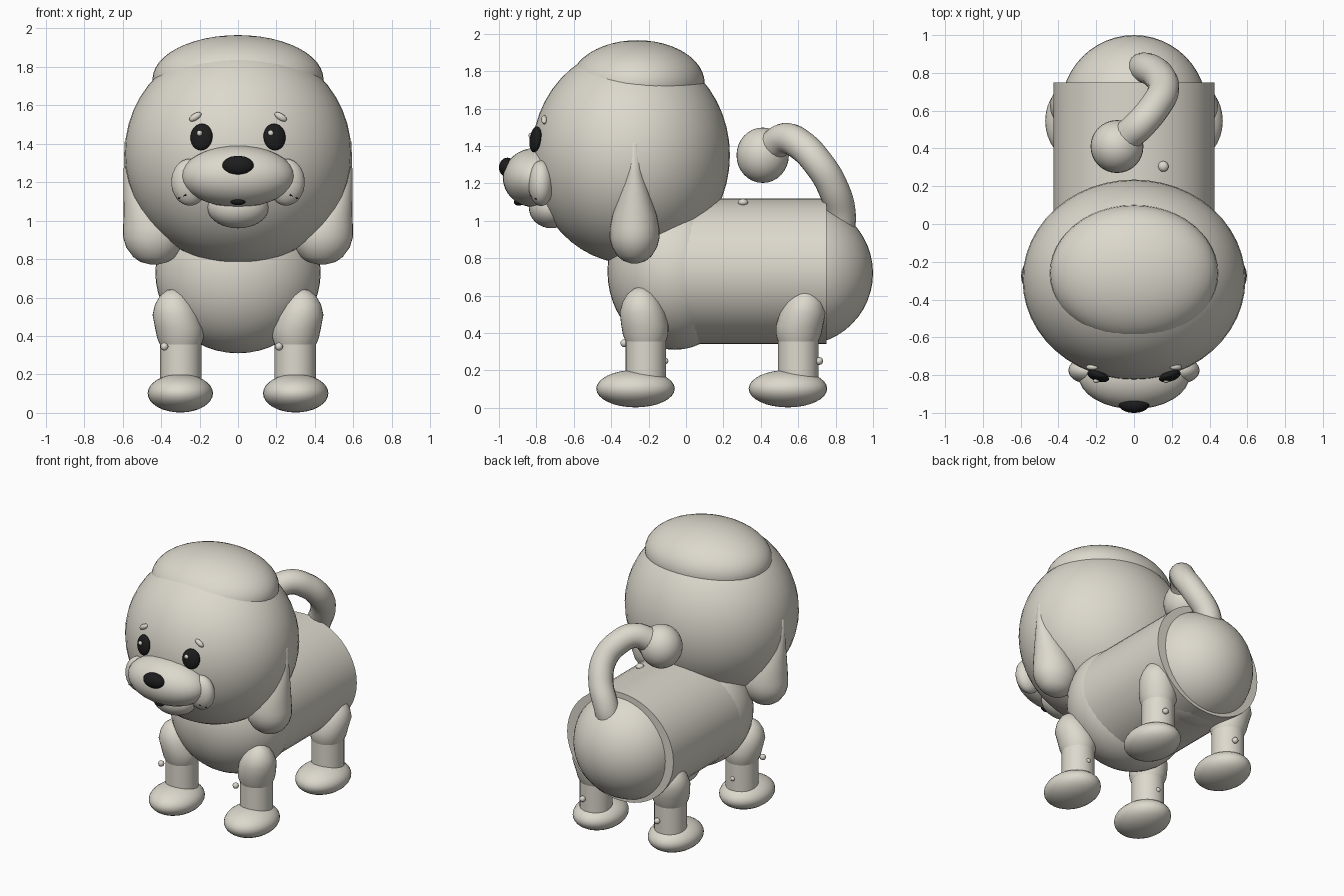
import bpy, bmesh, math
from mathutils import Vector, Matrix

if "Cube" in bpy.data.objects:
    bpy.data.objects.remove(bpy.data.objects["Cube"])


def material(name, rgb):
    m = bpy.data.materials.new(name)
    m.diffuse_color = (*rgb, 1)
    m.use_nodes = True
    m.node_tree.nodes["Principled BSDF"].inputs["Base Color"].default_value = m.diffuse_color
    return m


CREAM = material("warm cream", (0.72, 0.69, 0.61))
BLACK = material("soft black", (0.012, 0.012, 0.012))


def finish(name, bm, mat):
    bmesh.ops.recalc_face_normals(bm, faces=bm.faces)
    me = bpy.data.meshes.new(name)
    bm.to_mesh(me)
    bm.free()
    me.materials.append(mat)
    ob = bpy.data.objects.new(name, me)
    bpy.context.collection.objects.link(ob)
    bpy.ops.object.select_all(action='DESELECT')
    bpy.context.view_layer.objects.active = ob
    ob.select_set(True)
    bpy.ops.object.shade_smooth_by_angle(angle=math.radians(40))
    return ob


def ball(name, center, radii, mat=CREAM, seg=32, turn=(0, 0, 0)):
    bm = bmesh.new()
    rot = Matrix.Rotation(turn[2], 4, 'Z') @ Matrix.Rotation(turn[1], 4, 'Y') @ Matrix.Rotation(turn[0], 4, 'X')
    bmesh.ops.create_uvsphere(bm, u_segments=seg, v_segments=seg // 2, radius=1,
                              matrix=Matrix.Translation(center) @ rot @ Matrix.Diagonal((*radii, 1)))
    return finish(name, bm, mat)


def tube(name, start, end, rx, rz=None, mat=CREAM, seg=32):
    a, b = Vector(start), Vector(end)
    bm = bmesh.new()
    q = (b - a).to_track_quat('Z', 'Y').to_matrix().to_4x4()
    bmesh.ops.create_cone(bm, cap_ends=True, segments=seg, radius1=1, radius2=1, depth=(b - a).length,
                          matrix=Matrix.Translation((a + b) / 2) @ q @ Matrix.Diagonal((rx, rz or rx, 1, 1)))
    return finish(name, bm, mat)


def loft(name, rings, seg=32):
    """Stack of horizontal ellipses given as (x, y, z, rx, ry)."""
    bm = bmesh.new()
    loops = [[bm.verts.new((x + rx * math.cos(2 * math.pi * i / seg), y + ry * math.sin(2 * math.pi * i / seg), z))
              for i in range(seg)] for x, y, z, rx, ry in rings]
    for lo, hi in zip(loops, loops[1:]):
        for i in range(seg):
            j = (i + 1) % seg
            bm.faces.new((lo[i], lo[j], hi[j], hi[i]))
    bm.faces.new(loops[0])
    bm.faces.new(loops[-1])
    return finish(name, bm, CREAM)


# Torso
tube("body", (0, -0.05, 0.73), (0, 0.75, 0.73), 0.425, 0.39, seg=48)
ball("chest", (0, -0.06, 0.73), (0.43, 0.36, 0.42), seg=48)
ball("rump", (0, 0.615, 0.72), (0.385, 0.385, 0.385), seg=48)

# Head with fluffy crown
ball("head", (0, -0.295, 1.35), (0.59, 0.53, 0.58), seg=48)
ball("crown_tuft", (0, -0.26, 1.735), (0.445, 0.36, 0.23), seg=48)

# Muzzle, nose, mouth and chin
ball("muzzle", (0, -0.80, 1.23), (0.295, 0.18, 0.16))
ball("chin", (0, -0.72, 1.07), (0.16, 0.12, 0.11))
ball("nose", (0, -0.955, 1.285), (0.082, 0.045, 0.052), BLACK)
ball("mouth", (0, -0.895, 1.1), (0.04, 0.025, 0.02), BLACK, 16)

for s, side in ((-1, "left"), (1, "right")):
    # Face details
    ball(side + "_cheek", (s * 0.25, -0.775, 1.2), (0.097, 0.068, 0.122))
    ball(side + "_eye", (s * 0.19, -0.805, 1.435), (0.06, 0.027, 0.07), BLACK, 24,
         (math.radians(-8), 0, s * math.radians(18)))
    ball(side + "_eye_glint", (s * 0.185 - 0.015, -0.83, 1.455), (0.015, 0.012, 0.015), seg=12)
    ball(side + "_brow", (s * 0.222, -0.758, 1.54), (0.036, 0.016, 0.018), seg=16,
         turn=(0, s * math.radians(32), 0))
    for k in range(2):
        z = 1.185 - 0.05 * k
        tube(f"{side}_whisker_{k}", (s * 0.27, -0.83, z), (s * 0.325 - s * 0.015 * k, -0.80, z - 0.02),
             0.004, mat=BLACK, seg=8)

    # Drooping teardrop ear: narrow root widening to a round tip
    profile = [(0.52, 1.47, 0.015, 0.01), (0.53, 1.41, 0.06, 0.03), (0.53, 1.25, 0.065, 0.05),
               (0.505, 1.13, 0.09, 0.085), (0.47, 1.03, 0.125, 0.118), (0.445, 0.96, 0.153, 0.132),
               (0.44, 0.91, 0.157, 0.134), (0.438, 0.86, 0.143, 0.121), (0.436, 0.81, 0.108, 0.091),
               (0.435, 0.785, 0.072, 0.06), (0.435, 0.772, 0.02, 0.02)]
    loft(side + "_ear", [(s * x, -0.275, z, rx, ry) for x, z, rx, ry in profile])

    # Legs: lower tube, rounded upper sleeve, oval paw and pivot studs
    for y, lean, end in ((-0.215, -0.025, "front"), (0.6, 0.035, "back")):
        x = s * 0.298
        tag = f"{end}_{side}_"
        tube(tag + "lower_leg", (x, y, 0.14), (x, y, 0.42), 0.108)
        sleeve = [(0, 0.355, 0.108), (0.05, 0.39, 0.121), (0.2, 0.44, 0.126), (0.7, 0.51, 0.122),
                  (0.9, 0.565, 0.102), (1, 0.61, 0.072), (1, 0.638, 0.035), (1, 0.645, 0.01)]
        loft(tag + "upper_leg", [(x + s * 0.035 * t, y + lean * t, z, r, r) for t, z, r in sleeve])
        ball(tag + "paw", (s * 0.3, y - 0.055, 0.102), (0.17, 0.21, 0.1))
        if end == "front":
            ball(tag + "front_stud", (x - 0.085, y - 0.115, 0.345), (0.021,) * 3, seg=12)
            ball(tag + "rear_stud", (x, y + 0.105, 0.25), (0.016,) * 3, seg=12)
        else:
            ball(tag + "rear_stud", (x + 0.03, y + 0.112, 0.25), (0.021,) * 3, seg=12)

# Back stud
ball("back_stud", (0.155, 0.305, 1.098), (0.028, 0.028, 0.02), seg=16)

# Curled tail swept along a curve, with a pompom
path = [(0.03, 0.81, 0.9), (0.06, 0.825, 1.03), (0.135, 0.78, 1.19), (0.155, 0.705, 1.31),
        (0.11, 0.62, 1.40), (0.04, 0.535, 1.44), (-0.04, 0.46, 1.40)]
cu = bpy.data.curves.new("tail", 'CURVE')
cu.dimensions = '3D'
cu.bevel_depth = 0.083
cu.bevel_resolution = 6
cu.use_fill_caps = True
cu.resolution_u = 8
sp = cu.splines.new('BEZIER')
sp.bezier_points.add(len(path) - 1)
for p, co in zip(sp.bezier_points, path):
    p.co = co
    p.handle_left_type = p.handle_right_type = 'AUTO'
cu.materials.append(CREAM)
bpy.context.collection.objects.link(bpy.data.objects.new("tail", cu))
ball("tail_pompom", (-0.09, 0.41, 1.35), (0.14, 0.14, 0.148))
